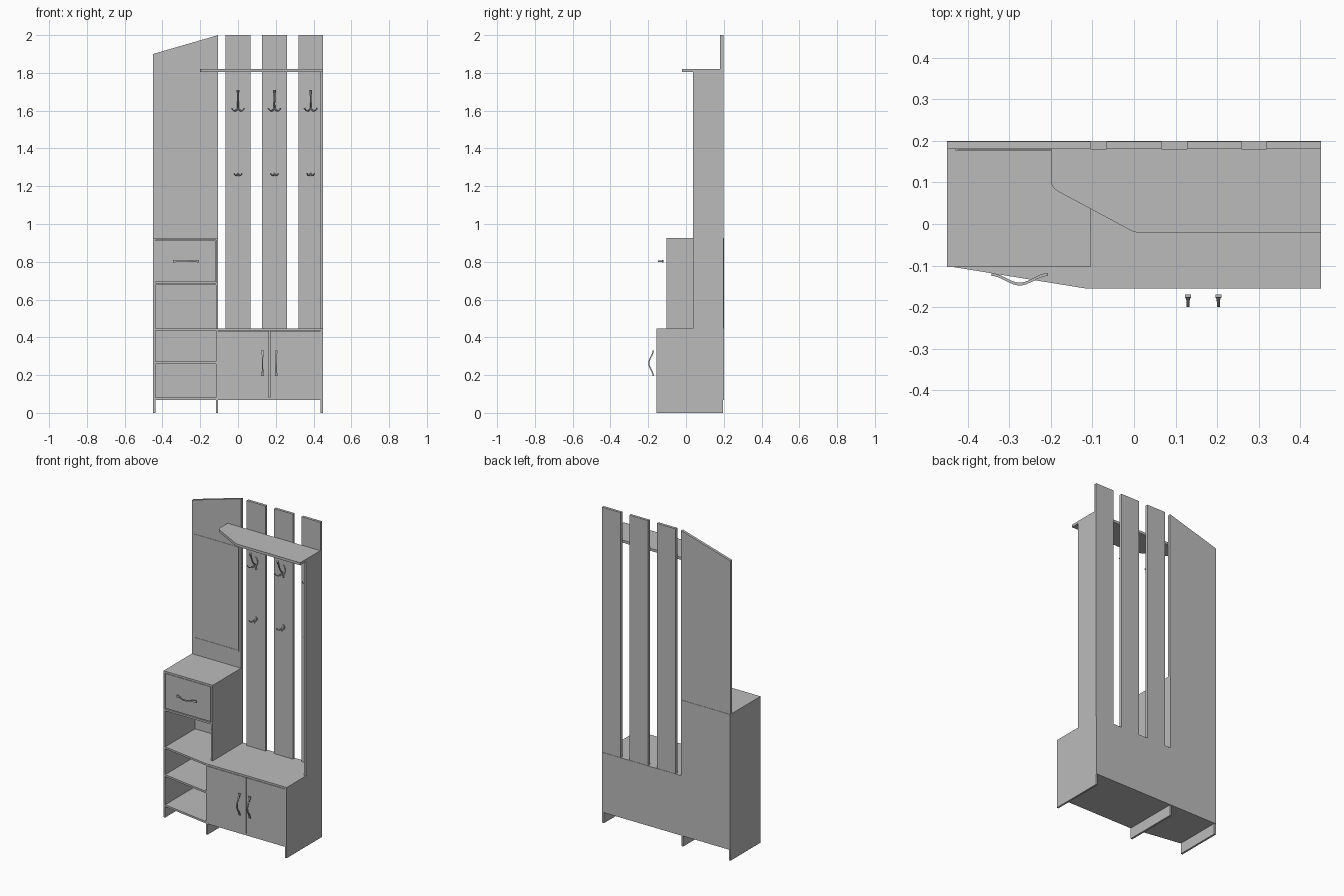
import bpy
import bmesh
import math
from mathutils import Vector

if "Cube" in bpy.data.objects:
    bpy.data.objects.remove(bpy.data.objects["Cube"], do_unlink=True)

grey = bpy.data.materials.new("plain_grey")
grey.use_nodes = True
GREY = (0.5, 0.5, 0.5, 1)
grey.diffuse_color = GREY
grey.node_tree.nodes["Principled BSDF"].inputs["Base Color"].default_value = GREY

# Main dimensions
T = 0.012                    # board thickness
W = 0.45                     # half width
MID = -0.105                 # right face of the middle upright
BACK, REAR = 0.196, 0.2      # boards end, thin backing ends
BOX_Y, SEAT_Y = -0.103, -0.155
SEAT_Z, BOX_Z, SHELF_Z = 0.448, 0.927, 1.82
BASE_Z = 0.069


def finish(bm, name):
    bmesh.ops.recalc_face_normals(bm, faces=bm.faces)
    mesh = bpy.data.meshes.new(name)
    bm.to_mesh(mesh)
    bm.free()
    mesh.materials.append(grey)
    obj = bpy.data.objects.new(name, mesh)
    bpy.context.collection.objects.link(obj)
    return obj


def prism(name, outline, axis, lo, hi):
    """Extrude a flat outline along the x, y or z axis."""
    place = {"x": lambda a, b, c: (c, a, b),
             "y": lambda a, b, c: (a, c, b),
             "z": lambda a, b, c: (a, b, c)}[axis]
    bm = bmesh.new()
    low = [bm.verts.new(place(a, b, lo)) for a, b in outline]
    high = [bm.verts.new(place(a, b, hi)) for a, b in outline]
    bm.faces.new(low)
    bm.faces.new(high)
    n = len(outline)
    for i in range(n):
        j = (i + 1) % n
        bm.faces.new((low[i], low[j], high[j], high[i]))
    return finish(bm, name)


def board(name, x0, x1, y0, y1, z0, z1):
    return prism(name, [(x0, y0), (x1, y0), (x1, y1), (x0, y1)], "z", z0, z1)


# Uprights
board("left_side", -W, -W + T, BOX_Y, BACK, 0, BOX_Z - T)
board("middle_lower", MID - T, MID, SEAT_Y, BACK, 0, SEAT_Z - T)
board("middle_upper", MID - T, MID, BOX_Y, BACK, SEAT_Z, BOX_Z - T)
prism("right_side", [(SEAT_Y, 0), (BACK, 0), (BACK, SHELF_Z - T), (0.037, SHELF_Z - T),
                     (0.037, SEAT_Z), (SEAT_Y, SEAT_Z)], "x", W - T, W)

# Angled seat and the bottom board that follows its outline
angled = [(-W + T, BOX_Y), (MID - T, SEAT_Y), (W - T, SEAT_Y), (W - T, BACK), (-W + T, BACK)]
prism("seat", angled, "z", SEAT_Z - T, SEAT_Z)
prism("bottom_board", angled, "z", BASE_Z, BASE_Z + T)

# Open shelves
bay = [(-W + T, BOX_Y), (MID - T, SEAT_Y), (MID - T, BACK), (-W + T, BACK)]
prism("lower_shelf", bay, "z", 0.26, 0.26 + T)
board("drawer_support", -W + T, MID - T, BOX_Y, BACK, 0.676, 0.676 + T)

# Drawer box
board("box_top", -W, MID, BOX_Y, BACK, BOX_Z - T, BOX_Z)
board("drawer_front", -W + T + 0.002, MID - T - 0.002, BOX_Y, BOX_Y + T, 0.693, BOX_Z - T - 0.002)

# Doors
SPLIT = (MID + W - T) / 2
for name, x0, x1 in (("right_door", MID, SPLIT - 0.003), ("left_door", SPLIT + 0.003, W - T)):
    board(name, x0, x1, SEAT_Y, SEAT_Y + T, BASE_Z + T, SEAT_Z - T - 0.002)

# Thin backing
prism("backing", [(-W, BASE_Z), (W, BASE_Z), (W, SEAT_Z), (MID, SEAT_Z), (MID, BOX_Z), (-W, BOX_Z)],
      "y", BACK, REAR)

# Tall panel with a sloping top, and the slats
FRONT = 0.181
prism("tall_panel", [(-W, BOX_Z), (MID, BOX_Z), (MID, 2), (-W, 1.9)], "y", FRONT, REAR - 0.002)
SLATS = (0, 0.193, 0.385)
for i, x in enumerate(SLATS):
    board(f"slat_{i + 1}", x - 0.066, min(x + 0.066, W), FRONT, REAR - 0.002, SEAT_Z, 2)

# Mirror and its edge strips
MX0, MX1, MZ0, MZ1 = -0.43, -0.121, 1.03, 1.69
board("mirror", MX0, MX1, FRONT - 0.002, FRONT, MZ0, MZ1)
for name, x0, x1, z1 in (("mirror_strip_right", MX0, MX0 + 0.007, MZ1),
                         ("mirror_strip_left", MX1 - 0.007, MX1, MZ1),
                         ("mirror_strip_bottom", MX0, MX1, MZ0 + 0.007)):
    board(name, x0, x1, FRONT - 0.004, FRONT, MZ0, z1)

# Hat shelf with a rounded corner
prism("hat_shelf", [(-0.2, FRONT), (-0.2, 0.103), (-0.197, 0.092), (-0.191, 0.084), (-0.182, 0.078),
                    (-0.005, -0.017), (0.005, -0.02), (W, -0.02), (W, FRONT)],
      "z", SHELF_Z - 0.016, SHELF_Z)


# Bowed handles: a flat strap swept along a cosine bow
def handle(name, centre, along):
    centre, along, out = Vector(centre), Vector(along), Vector((0, -1, 0))
    side = along.cross(out)
    bm = bmesh.new()
    rings = []
    steps = 16
    for i in range(steps + 1):
        t = 2 * i / steps - 1
        p = centre + along * (0.068 * t) + out * (0.0115 * (1 + math.cos(math.pi * t)))
        half = 0.0035 + 0.004 * t ** 4
        rings.append([bm.verts.new(p + side * half * s + out * d)
                      for s, d in ((-1, 0), (1, 0), (1, 0.007), (-1, 0.007))])
    for a, b in zip(rings, rings[1:]):
        for k in range(4):
            m = (k + 1) % 4
            bm.faces.new((a[k], a[m], b[m], b[k]))
    bm.faces.new(rings[0])
    bm.faces.new(rings[-1])
    return finish(bm, name)


handle("drawer_handle", (-0.275, -0.118, 0.803), (1, 0, 0))
handle("right_door_handle", (0.13, -0.17, 0.263), (0, 0, 1))
handle("left_door_handle", (0.203, -0.17, 0.263), (0, 0, 1))


# Coat hooks: tapered prongs from a small back plate
def prongs(name, paths):
    curve = bpy.data.curves.new(name, "CURVE")
    curve.dimensions = "3D"
    curve.bevel_depth = 1
    curve.bevel_resolution = 1
    curve.resolution_u = 4
    curve.use_fill_caps = True
    for path in paths:
        spline = curve.splines.new("BEZIER")
        spline.bezier_points.add(len(path) - 1)
        for point, (x, y, z, r) in zip(spline.bezier_points, path):
            point.co = (x, y, z)
            point.radius = r
            point.handle_left_type = point.handle_right_type = "AUTO"
    obj = bpy.data.objects.new(name, curve)
    bpy.context.collection.objects.link(obj)
    bpy.ops.object.select_all(action="DESELECT")
    obj.select_set(True)
    bpy.context.view_layer.objects.active = obj
    bpy.ops.object.convert(target="MESH")
    obj = bpy.context.object
    obj.data.materials.clear()
    obj.data.materials.append(grey)
    bpy.ops.object.shade_smooth_by_angle()


def plate(name, x, z, rx, rz):
    ring = [(x + rx * math.cos(a), z + rz * math.sin(a))
            for a in (math.tau * k / 16 for k in range(16))]
    prism(name, ring, "y", FRONT - 0.006, FRONT)


def side_prong(x, z, s, reach, drop):
    y = FRONT - 0.005
    return [(x, y, z, 0.004), (x + s * reach * 0.45, y - 0.02, z - drop, 0.004),
            (x + s * reach * 0.85, y - 0.034, z - drop * 0.6, 0.003),
            (x + s * reach, y - 0.036, z, 0.005)]


for i, x in enumerate(SLATS):
    y = FRONT - 0.005
    plate(f"upper_hook_plate_{i + 1}", x, 1.63, 0.013, 0.03)
    upper = [side_prong(x, 1.613, s, 0.033, 0.014) for s in (-1, 1)]
    upper.append([(x, y, 1.61, 0.005), (x, y - 0.025, 1.635, 0.004),
                  (x, y - 0.045, 1.68, 0.005), (x, y - 0.055, 1.708, 0.008)])
    prongs(f"upper_hook_{i + 1}", upper)
    plate(f"lower_hook_plate_{i + 1}", x, 1.268, 0.009, 0.016)
    prongs(f"lower_hook_{i + 1}", [side_prong(x, 1.267, s, 0.02, 0.01) for s in (-1, 1)])
